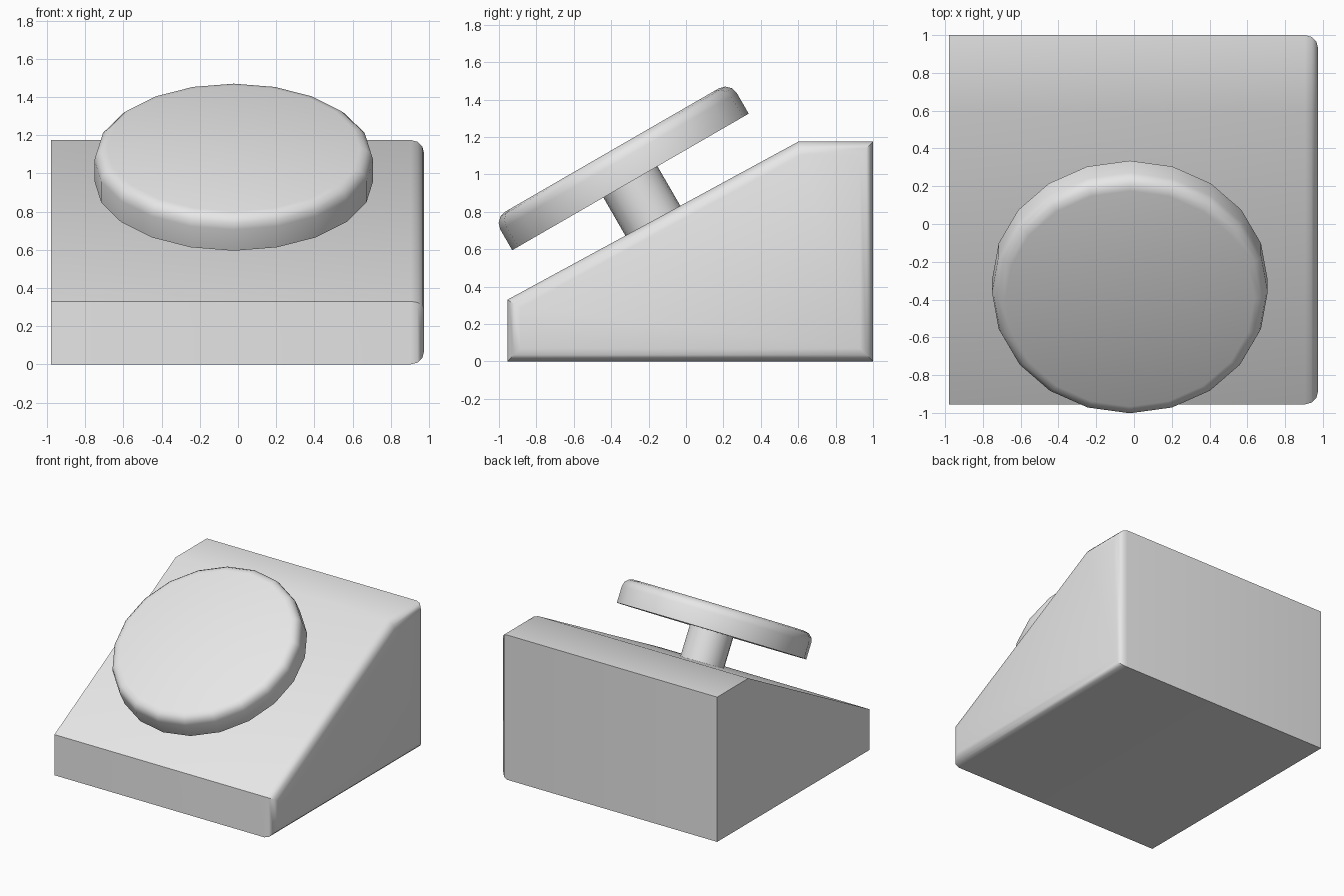
import bpy
import bmesh
from math import radians
from mathutils import Matrix, Vector

cube = bpy.data.objects.get("Cube")
if cube:
    bpy.data.objects.remove(cube, do_unlink=True)

GREY = (0.8, 0.8, 0.8, 1.0)
grey = bpy.data.materials.new("light grey")
grey.use_nodes = True
grey.diffuse_color = GREY
next(n for n in grey.node_tree.nodes
     if n.type == 'BSDF_PRINCIPLED').inputs["Base Color"].default_value = GREY


def finish(name, bm, matrix=Matrix()):
    """Turn a bmesh into a smooth object that keeps its sharp edges."""
    bmesh.ops.recalc_face_normals(bm, faces=bm.faces)
    mesh = bpy.data.meshes.new(name)
    bm.to_mesh(mesh)
    bm.free()
    for poly in mesh.polygons:
        poly.use_smooth = True
    mesh.set_sharp_from_angle(angle=radians(33))
    mesh.materials.append(grey)
    obj = bpy.data.objects.new(name, mesh)
    obj.matrix_world = matrix
    bpy.context.collection.objects.link(obj)
    return obj


def round_edges(bm, edges, offset):
    bmesh.ops.bevel(bm, geom=edges, offset=offset, segments=3,
                    profile=0.5, affect='EDGES')


def cylinder(radius, bottom, top):
    bm = bmesh.new()
    bmesh.ops.create_cone(bm, cap_ends=True, segments=20, radius1=radius,
                          radius2=radius, depth=top - bottom,
                          matrix=Matrix.Translation((0, 0, (bottom + top) / 2)))
    return bm


# Wedge base: side profile extruded across x, rounded around its left side
LEFT, RIGHT = 0.975, -0.98
profile = [(-0.955, 0), (1, 0), (1, 1.175), (0.6, 1.175), (-0.955, 0.33)]
bm = bmesh.new()
side = bm.faces.new([bm.verts.new((RIGHT, y, z)) for y, z in profile])
out = bmesh.ops.extrude_face_region(bm, geom=[side], use_keep_orig=True)
moved = [g for g in out["geom"] if isinstance(g, bmesh.types.BMVert)]
bmesh.ops.translate(bm, verts=moved, vec=(LEFT - RIGHT, 0, 0))
bmesh.ops.recalc_face_normals(bm, faces=bm.faces)
round_edges(bm, [e for e in bm.edges if all(v.co.x > 0 for v in e.verts)], 0.07)
finish("wedge_base", bm)

# Tilted frame shared by the disc and its stem, at the disc's underside
tilt = Matrix.Translation(Vector((-0.022, -0.297, 0.96))) @ Matrix.Rotation(radians(30), 4, 'X')

# Disc with a rounded upper rim
bm = cylinder(0.73, 0, 0.197)
round_edges(bm, [e for e in bm.edges if all(v.co.z > 0.1 for v in e.verts)], 0.07)
finish("disc", bm, tilt)

# Stem between the disc and the slope
finish("stem", cylinder(0.167, -0.32, 0.01), tilt)
